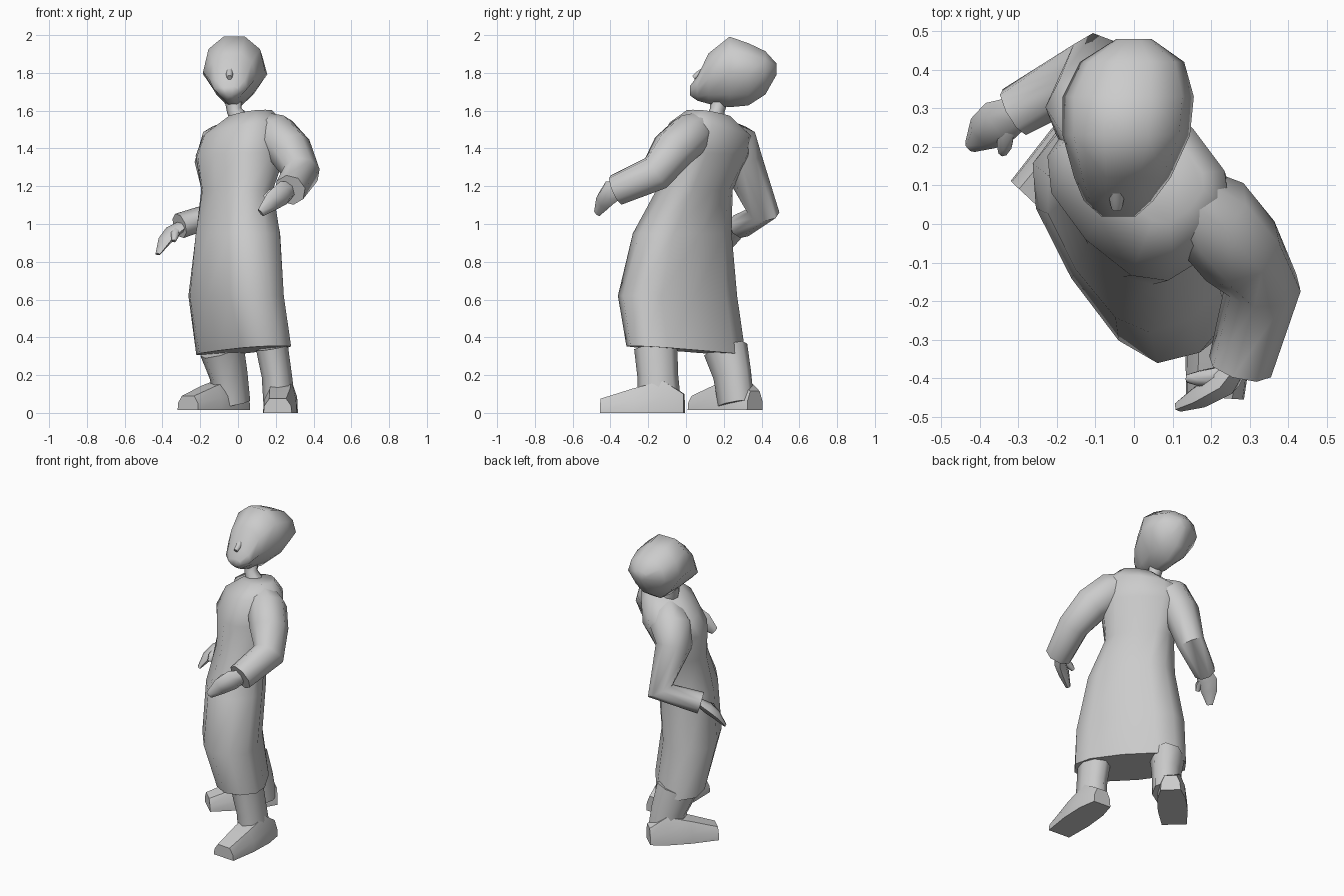
import bpy, bmesh, math
from mathutils import Vector

if "Cube" in bpy.data.objects:
    bpy.data.objects.remove(bpy.data.objects["Cube"])

grey = bpy.data.materials.new("plain_grey")
grey.use_nodes = True
COLOUR = (0.6, 0.6, 0.6, 1)
grey.diffuse_color = COLOUR
grey.node_tree.nodes["Principled BSDF"].inputs["Base Color"].default_value = COLOUR


def skin(name, rings, angle=60):
    """Join rings of points into one closed, smooth shaded part."""
    bm = bmesh.new()
    loops = [[bm.verts.new(p) for p in ring] for ring in rings]
    n = len(loops[0])
    for lo, hi in zip(loops, loops[1:]):
        for i in range(n):
            j = (i + 1) % n
            bm.faces.new((lo[i], lo[j], hi[j], hi[i]))
    bm.faces.new(loops[0][::-1])
    bm.faces.new(loops[-1])
    bmesh.ops.recalc_face_normals(bm, faces=bm.faces)
    mesh = bpy.data.meshes.new(name)
    bm.to_mesh(mesh)
    bm.free()
    mesh.materials.append(grey)
    obj = bpy.data.objects.new(name, mesh)
    bpy.context.collection.objects.link(obj)
    bpy.ops.object.select_all(action='DESELECT')
    obj.select_set(True)
    bpy.context.view_layer.objects.active = obj
    bpy.ops.object.shade_smooth_by_angle(angle=math.radians(angle))
    return obj


def oval(c, a, b, n, power=1.0):
    """Ring around c with half axes a and b; a power below 1 squares it."""
    def soft(v):
        return math.copysign(abs(v) ** power, v)
    turns = [2 * math.pi * i / n for i in range(n)]
    return [Vector(c) + soft(math.cos(t)) * a + soft(math.sin(t)) * b for t in turns]


def limb(name, path, n=8, flat=1.0, side=(1, 1, 0)):
    """Tube along (x, y, z, radius) points, flattened across its side axis."""
    pts = [Vector(p[:3]) for p in path]
    a, rings = Vector(side), []
    for i, p in enumerate(pts):
        t = (pts[min(i + 1, len(pts) - 1)] - pts[max(i - 1, 0)]).normalized()
        a = (a - a.dot(t) * t).normalized()
        r = path[i][3]
        rings.append(oval(p, a * r, t.cross(a) * r * flat, n))
    return skin(name, rings)


def shoe(name, heel, toe):
    """Low shoe: heel, ankle, instep and toe sections on a flat sole."""
    heel, toe = Vector(heel), Vector(toe)
    across = (toe - heel).cross(Vector((0, 0, 1))).normalized()
    rings = []
    for f, half, high in ((0, .06, .1), (.25, .085, .17), (.6, .09, .13), (1, .075, .075)):
        c = heel.lerp(toe, f)
        rings.append([c - across * half, c + across * half] +
                     [c + across * half * k + Vector((0, 0, high * h))
                      for k, h in ((.95, .5), (.6, 1), (-.6, 1), (-.95, .5))])
    return skin(name, rings, 50)


# Gown: x, y, z, half width, half depth, turn, shoulder tilt
gown = [(.03, 0, .33, .35, .16, 57, .025),
        (-.01, -.045, .62, .34, .18, 58, 0),
        (0, -.02, .95, .27, .18, 57, 0),
        (-.005, .045, 1.18, .21, .15, 50, 0),
        (.015, .095, 1.37, .25, .195, 46, .01),
        (.03, .13, 1.5, .23, .17, 46, .04),
        (.065, .12, 1.585, .115, .1, 46, .02)]
rings = []
for x, y, z, w, d, turn, tilt in gown:
    c, s = math.cos(math.radians(turn)), math.sin(math.radians(turn))
    rings.append(oval((x, y, z), Vector((w * c, -w * s, tilt)), Vector((d * s, d * c, 0)), 12, .75))
skin("gown", rings)

# Neck
limb("neck", [(.03, .15, 1.53, .06), (-.02, .165, 1.6, .04), (-.025, .18, 1.68, .05)])

# Head: sections from chin to back: x, y, low z, high z, half width
head = [(-.04, .02, 1.68, 1.73, .045), (-.04, .06, 1.65, 1.785, .09),
        (-.03, .12, 1.63, 1.91, .125), (-.02, .23, 1.61, 2.0, .165),
        (-.015, .33, 1.62, 1.965, .17), (-.005, .42, 1.68, 1.92, .135),
        (0, .48, 1.79, 1.85, .045)]
rings = []
for x, y, lo, hi, w in head:
    mid, half = (lo + hi) / 2, (hi - lo) / 2
    ring = oval((x, y, mid), Vector((w, 0, 0)), Vector((0, 0, half)), 10, .9)
    for p in ring:
        p.x = x + (p.x - x) * (1 + .5 * min(0, (p.z - mid) / half))
    rings.append(ring)
skin("head", rings)
limb("nose", [(-.045, .13, 1.83, .02), (-.045, .07, 1.795, .02), (-.045, .04, 1.775, .014)], 6, side=(1, 0, 0))

# Sleeves
limb("left_sleeve", [(.11, .09, 1.52, .08), (.2, .02, 1.47, .12), (.275, -.07, 1.39, .118),
                     (.335, -.16, 1.27, .1), (.275, -.37, 1.18, .085)])
limb("right_sleeve", [(0, .18, 1.48, .09), (-.075, .255, 1.42, .13), (-.12, .3, 1.32, .11),
                      (-.1, .41, 1.06, .085), (-.31, .29, .99, .068)])

# Hands with thumbs
limb("left_hand", [(.28, -.35, 1.18, .045), (.24, -.405, 1.165, .065),
                   (.18, -.44, 1.12, .055), (.12, -.47, 1.06, .025)], 6, .6, (0, 0, 1))
limb("left_thumb", [(.23, -.39, 1.18, .025), (.17, -.4, 1.16, .022), (.14, -.4, 1.14, .012)], 6)
limb("right_hand", [(-.3, .29, .99, .045), (-.35, .265, .955, .06),
                    (-.39, .235, .91, .05), (-.425, .2, .84, .018)], 6, .55, (1, -1, 0))
limb("right_thumb", [(-.33, .25, .96, .025), (-.335, .205, .94, .022), (-.34, .185, .91, .012)], 6)

# Legs and shoes
limb("left_leg", [(.18, -.16, .345, .085), (.205, -.15, .2, .08), (.22, -.14, .04, .085)],
     flat=1.35, side=(1, 0, 0))
limb("right_leg", [(-.085, .21, .335, .105), (-.05, .245, .2, .09), (-.03, .265, .05, .085)],
     flat=1.25, side=(1, -1, 0))
shoe("left_shoe", (.24, -.01, 0), (.21, -.45, 0))
shoe("right_shoe", (.02, .365, .015), (-.265, .06, .015))
